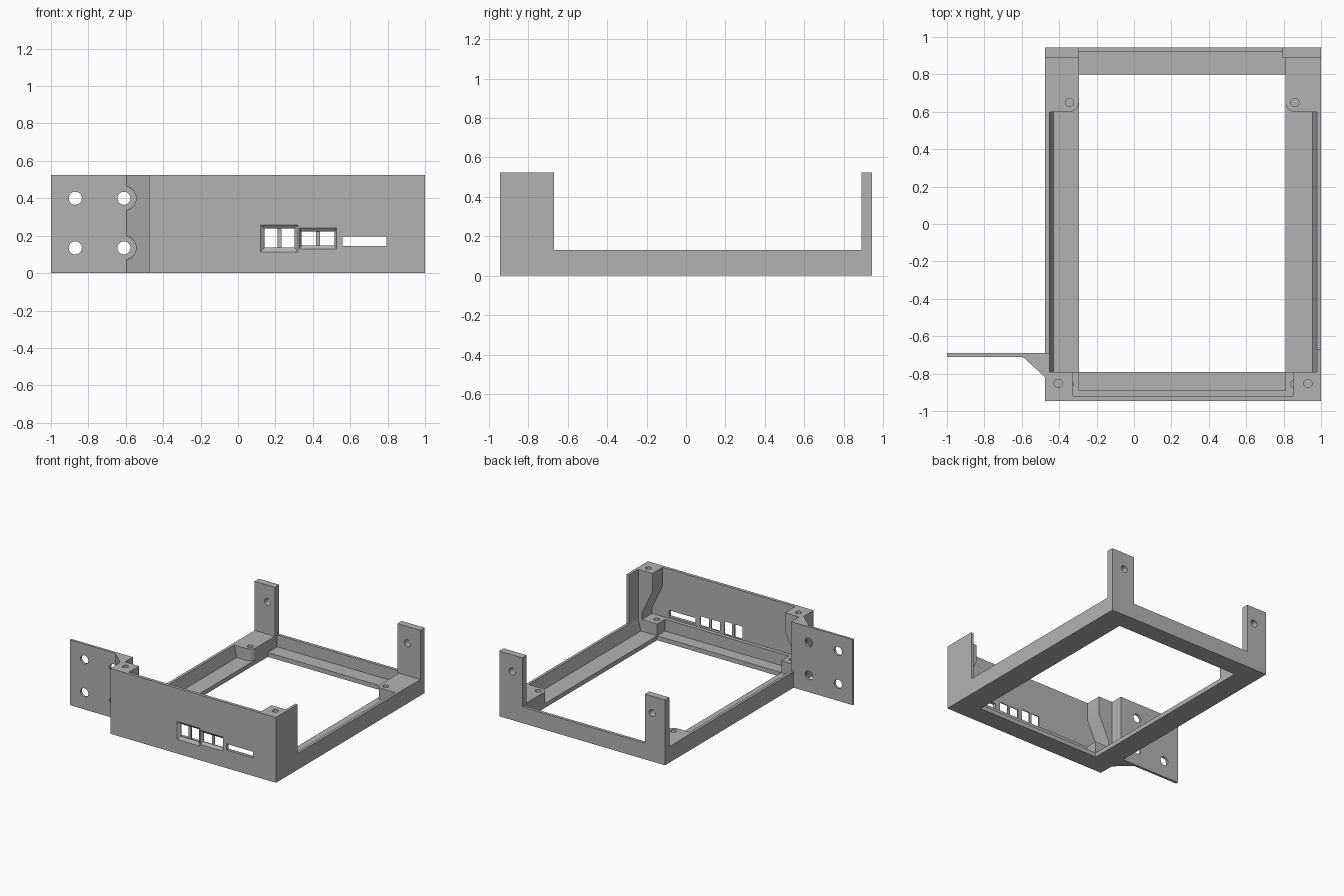
import bpy, bmesh, math
from mathutils import Vector

old = bpy.data.objects.get("Cube")
if old:
    bpy.data.objects.remove(old, do_unlink=True)

grey = bpy.data.materials.new("plain grey")
grey.use_nodes = True
grey.diffuse_color = (0.45, 0.45, 0.45, 1)
grey.node_tree.nodes["Principled BSDF"].inputs["Base Color"].default_value = grey.diffuse_color

# Main levels and outlines of the tray
L, R, F, B = -0.475, 1.0, -0.945, 0.945
IN_L, IN_R, IN_F, IN_B = -0.295, 0.81, -0.79, 0.80
FLOOR, RIM, TOP = 0.035, 0.13, 0.525
PANEL = -0.92


def loft(name, start, end):
    """Solid between two matching rings of points."""
    bm = bmesh.new()
    a = [bm.verts.new(p) for p in start]
    b = [bm.verts.new(p) for p in end]
    bm.faces.new(a)
    bm.faces.new(b[::-1])
    for i in range(len(a)):
        j = (i + 1) % len(a)
        bm.faces.new((a[i], b[i], b[j], a[j]))
    bmesh.ops.recalc_face_normals(bm, faces=bm.faces)
    mesh = bpy.data.meshes.new(name)
    bm.to_mesh(mesh)
    bm.free()
    mesh.materials.append(grey)
    ob = bpy.data.objects.new(name, mesh)
    bpy.context.collection.objects.link(ob)
    return ob


def prism(name, pts, axis, lo, hi):
    """Extrude a flat outline along y or z."""
    def place(p, t):
        return (p[0], t, p[1]) if axis == "y" else (p[0], p[1], t)
    return loft(name, [place(p, lo) for p in pts], [place(p, hi) for p in pts])


def rect(x0, x1, v0, v1):
    return [(x0, v0), (x1, v0), (x1, v1), (x0, v1)]


def box(name, x0, x1, y0, y1, z0, z1):
    return prism(name, rect(x0, x1, y0, y1), "z", z0, z1)


def arc(cx, cy, r, a0, a1, n):
    return [(cx + r * math.cos(math.radians(a0 + (a1 - a0) * i / n)),
             cy + r * math.sin(math.radians(a0 + (a1 - a0) * i / n))) for i in range(n + 1)]


def drill(cx, cv, r, axis, lo, hi):
    return prism("cutter", arc(cx, cv, r, 0, 360, 32)[:-1], axis, lo, hi)


def cut(ob, *cutters):
    for c in cutters:
        c.hide_render = True
        mod = ob.modifiers.new("cut", "BOOLEAN")
        mod.operation, mod.solver, mod.object = "DIFFERENCE", "EXACT", c
        bpy.context.view_layer.objects.active = ob
        bpy.ops.object.modifier_apply(modifier=mod.name)
        bpy.data.objects.remove(c, do_unlink=True)
    bpy.ops.object.select_all(action="DESELECT")
    ob.select_set(True)
    bpy.ops.object.shade_smooth_by_angle(angle=math.radians(30))


# Floor ring
ring = box("floor_ring", L, R, F, B, 0, FLOOR)
cut(ring, box("cutter", IN_L, IN_R, IN_F, IN_B, -0.1, 0.1))

# Low walls, drafted on the inside
for name, x, s, wing_end in (("left", R, -1, -0.67), ("right", L, 1, -0.69)):
    prism(name + "_wall", [(x, FLOOR), (x + s * 0.045, FLOOR), (x + s * 0.022, RIM), (x, RIM)],
          "y", IN_F, 0.6)
    # Tall side return behind the front panel
    box(name + "_wing", min(x, x + s * 0.022), max(x, x + s * 0.022), IN_F, wing_end, RIM, TOP)
box("back_wall", IN_L, IN_R, 0.92, B, FLOOR, RIM)
box("front_sill", IN_L, IN_R, PANEL, -0.89, FLOOR, RIM)

# Corner pads, posts and uprights
for name, x, s, edge, upright in (("left", R, -1, IN_R, 0.795), ("right", L, 1, IN_L, IN_L)):
    hole_x = edge - s * 0.05
    lo, hi = sorted((x, edge))

    # Back pad with one rounded corner
    r = 0.05
    corner = [(edge - s * r + s * (px), 0.6 + r + py) for px, py in arc(0, 0, r, -90, 0, 8)]
    pad = prism(name + "_back_pad", [(x, B), (x, 0.6)] + corner + [(edge, B)], "z", FLOOR, RIM)
    cut(pad, drill(hole_x, 0.65, 0.022, "z", 0.05, 0.2))

    # Front pad
    pad = box(name + "_front_pad", lo, hi, PANEL, IN_F, FLOOR, RIM)
    cut(pad, drill(hole_x, -0.855, 0.022, "z", 0.05, 0.2))

    # Front post, undercut above the pad
    steps = [(0, RIM), (0.055, RIM), (0.055, 0.18), (0.148, 0.38), (0.148, TOP), (0, TOP)]
    post = prism(name + "_front_post", [(x + s * d, z) for d, z in steps], "y", PANEL, IN_F)
    cut(post, drill(x + s * 0.07, -0.852, 0.022, "z", 0.42, 0.6))

    # Back upright
    lo, hi = sorted((x, upright))
    post = box(name + "_back_upright", lo, hi, 0.89, B, RIM, TOP)
    cut(post, drill(x + s * 0.115, 0.39, 0.028, "y", 0.8, 1.0))

# Front panel with two flared, divided windows and a slot
panel = box("front_panel", L, R, F, PANEL, FLOOR, TOP)
cutters = [box("cutter", 0.56, 0.795, -1, -0.9, 0.145, 0.195)]
for outer, inner in (((0.12, 0.322, 0.113, 0.258), (0.142, 0.302, 0.137, 0.238)),
                     ((0.328, 0.528, 0.128, 0.243), (0.34, 0.516, 0.148, 0.222))):
    mid = (inner[0] + inner[1]) / 2
    cutters.append(loft("cutter", [(x, F - 0.0005, z) for x, z in rect(*outer)],
                        [(x, -0.928, z) for x, z in rect(*inner)]))
    for x0, x1 in ((inner[0], mid - 0.011), (mid + 0.011, inner[1])):
        cutters.append(box("cutter", x0, x1, -0.93, -0.9, inner[2], inner[3]))
cut(panel, *cutters)

# Mounting flange with its gusset
flange = prism("mounting_flange", [(-1, -0.71), (-0.595, -0.71), (L, -0.82), (L, -0.69), (-1, -0.69)],
               "z", 0, TOP)
cutters = []
for z in (0.135, 0.4):
    cutters += [drill(x, z, 0.035, "y", -0.8, -0.6) for x in (-0.87, -0.61)]
    cutters.append(drill(-0.61, z, 0.065, "y", -0.9, -0.7101))
cut(flange, *cutters)
